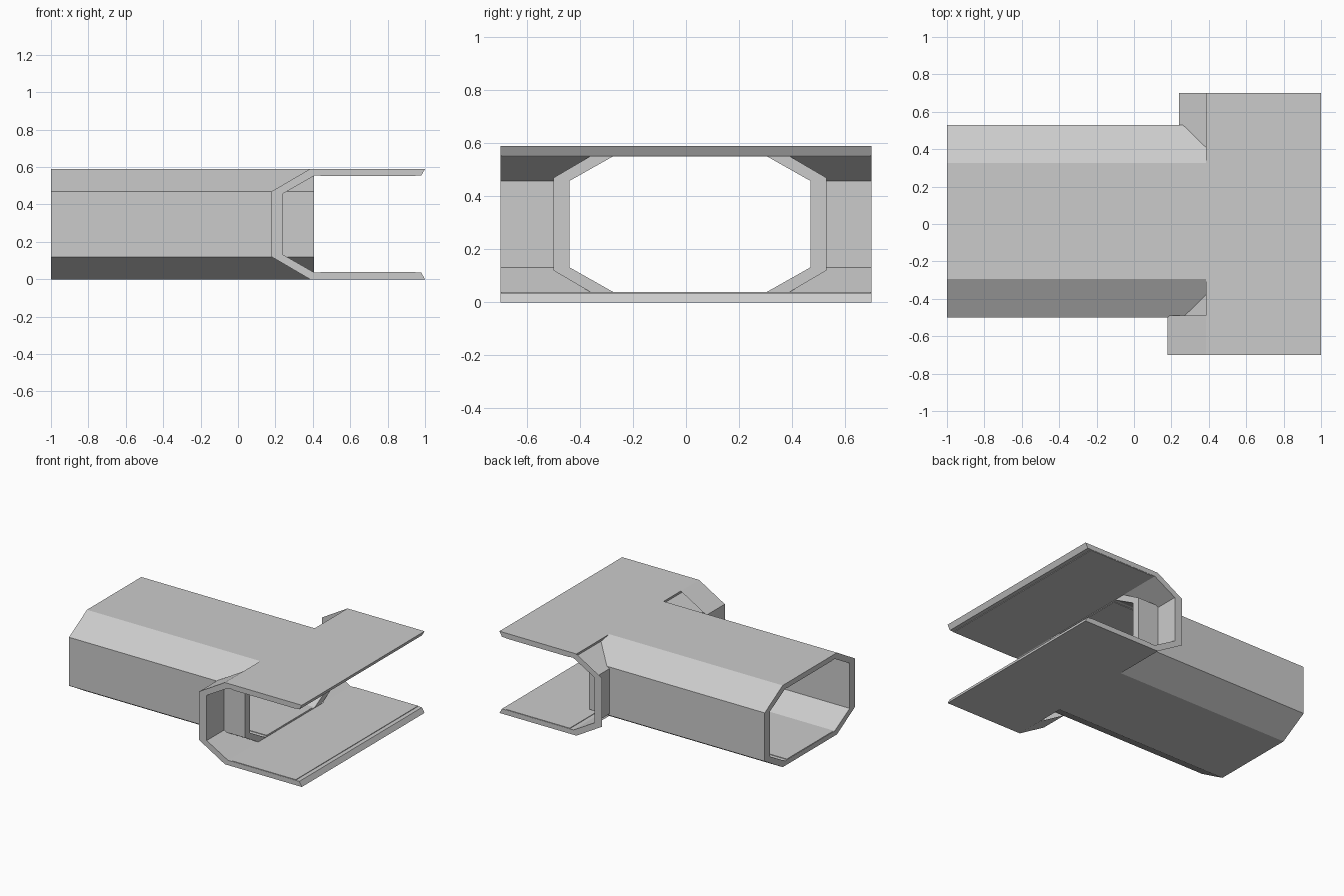
import bpy, bmesh

cube = bpy.data.objects.get("Cube")
if cube:
    bpy.data.objects.remove(cube, do_unlink=True)

HEIGHT = 0.59
CENTRE_Y = 0.015
BACK, FRONT = 0.7, -0.7

grey = bpy.data.materials.new("plain_grey")
grey.use_nodes = True
colour = (0.6, 0.6, 0.6, 1)
grey.diffuse_color = colour
grey.node_tree.nodes["Principled BSDF"].inputs["Base Color"].default_value = colour


def make(name, strips, closed=False):
    """Join pairs of equally long 3D point rows with quads."""
    bm = bmesh.new()
    for row_a, row_b in strips:
        a = [bm.verts.new(p) for p in row_a]
        b = [bm.verts.new(p) for p in row_b]
        n = len(a)
        for i in range(n if closed else n - 1):
            j = (i + 1) % n
            bm.faces.new((a[i], a[j], b[j], b[i]))
    bmesh.ops.remove_doubles(bm, verts=bm.verts, dist=0.0001)
    bmesh.ops.recalc_face_normals(bm, faces=bm.faces)
    mesh = bpy.data.meshes.new(name)
    bm.to_mesh(mesh)
    bm.free()
    mesh.materials.append(grey)
    obj = bpy.data.objects.new(name, mesh)
    bpy.context.collection.objects.link(obj)
    return obj


def prism(name, profile, y0, y1):
    """Solid with an xz profile, run along y."""
    bm = bmesh.new()
    face = bm.faces.new([bm.verts.new((x, y0, z)) for x, z in profile])
    ext = bmesh.ops.extrude_face_region(bm, geom=[face])
    moved = [v for v in ext["geom"] if isinstance(v, bmesh.types.BMVert)]
    bmesh.ops.translate(bm, verts=moved, vec=(0, y1 - y0, 0))
    bmesh.ops.recalc_face_normals(bm, faces=bm.faces)
    mesh = bpy.data.meshes.new(name)
    bm.to_mesh(mesh)
    bm.free()
    mesh.materials.append(grey)
    obj = bpy.data.objects.new(name, mesh)
    bpy.context.collection.objects.link(obj)


def octagon(x, half, flat, low, bottom):
    """Chamfered corridor section at a given x."""
    right = [(flat, bottom), (half, low), (half, HEIGHT - low), (flat, HEIGHT - bottom)]
    pts = right + [(-y, z) for y, z in reversed(right)]
    return [(x, CENTRE_Y + y, z) for y, z in pts]


# Main corridor: outer skin, inner skin and both end rims
ends = (-1, 0.405)
outer = [octagon(x, 0.515, 0.31, 0.12, 0) for x in ends]
inner = [octagon(x, 0.455, 0.283, 0.132, 0.035) for x in ends]
make("main_corridor", [outer, inner, (outer[0], inner[0]), (outer[1], inner[1])], True)

# Cross corridor roof and floor slabs, with slanted free edge
slab = [(0.385, 0), (1, 0), (0.98, 0.035), (0.41, 0.035)]
prism("cross_floor", slab, FRONT, BACK)
prism("cross_roof", [(x, HEIGHT - z) for x, z in slab], FRONT, BACK)

# Cross corridor side wall
out_wall = [(0.385, 0), (0.18, 0.12), (0.18, HEIGHT - 0.12), (0.385, HEIGHT)]
in_wall = [(0.41, 0.035), (0.24, 0.132), (0.24, HEIGHT - 0.132), (0.41, HEIGHT - 0.035)]


def row(profile, ys):
    return [(x, y, z) for (x, z), y in zip(profile, ys)]


# Inner ends follow the corridor chamfer they run into
reach = (0.37, 0.495, 0.495, 0.37)
for label, y, side in (("front", FRONT, -1), ("back", BACK, 1)):
    make(label + "_inner_wall", [(row(in_wall, [y] * 4),
                                  row(in_wall, [CENTRE_Y + side * r for r in reach]))])
    make(label + "_end_rim", [(row(out_wall, [y] * 4), row(in_wall, [y] * 4))])
make("front_outer_wall", [(row(out_wall, [FRONT] * 4), row(out_wall, [-0.49] * 4))])

# Thin floor and ceiling panels
for label, z in (("floor", 0.035), ("ceiling", HEIGHT - 0.039)):
    prism("cross_" + label + "_panel",
          [(0.44, z), (0.95, z), (0.95, z + 0.004), (0.44, z + 0.004)], FRONT + 0.002, BACK - 0.002)
    prism("main_" + label + "_panel",
          [(-0.998, z), (0.4, z), (0.4, z + 0.004), (-0.998, z + 0.004)],
          CENTRE_Y - 0.26, CENTRE_Y + 0.26)
